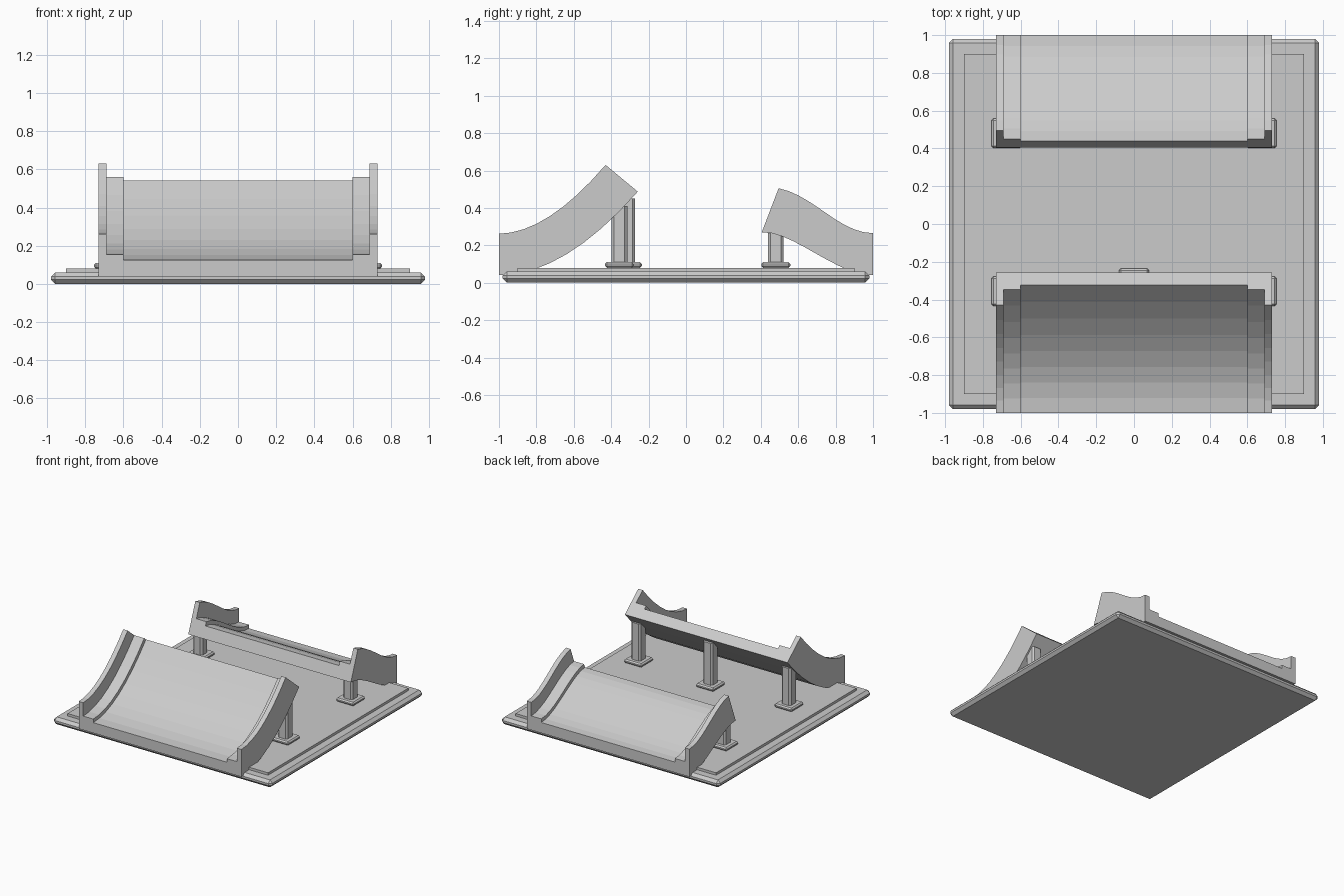
import bpy, bmesh
from mathutils import Vector

if "Cube" in bpy.data.objects:
    bpy.data.objects.remove(bpy.data.objects["Cube"], do_unlink=True)

grey = bpy.data.materials.new("plain grey")
grey.use_nodes = True
colour = (0.6, 0.6, 0.6, 1)
grey.diffuse_color = colour
grey.node_tree.nodes["Principled BSDF"].inputs["Base Color"].default_value = colour


def finish(name, bm):
    bmesh.ops.recalc_face_normals(bm, faces=bm.faces)
    mesh = bpy.data.meshes.new(name)
    bm.to_mesh(mesh)
    bm.free()
    mesh.materials.append(grey)
    obj = bpy.data.objects.new(name, mesh)
    bpy.context.collection.objects.link(obj)
    return obj


def box(name, x, y, z0, z1, sx, sy, bevel=0, upright_only=False):
    bm = bmesh.new()
    bmesh.ops.create_cube(bm, size=1)
    for v in bm.verts:
        v.co = (x + v.co.x * sx, y + v.co.y * sy, (z0 + z1) / 2 + v.co.z * (z1 - z0))
    if bevel:
        edges = [e for e in bm.edges if not upright_only
                 or abs(e.verts[0].co.z - e.verts[1].co.z) > 0.001]
        bmesh.ops.bevel(bm, geom=edges, offset=bevel, segments=1, affect='EDGES')
    return finish(name, bm)


def bezier(points, t):
    """Point on a (y, z) curve of any degree."""
    pts = [Vector(p) for p in points]
    while len(pts) > 1:
        pts = [a.lerp(b, t) for a, b in zip(pts, pts[1:])]
    return pts[0]


# Channel cross-section: (x, depth from top curve to bottom curve)
half = [(0.6, 0.62), (0.6, 0.49), (0.69, 0.49), (0.69, 0), (0.73, 0), (0.73, 1)]
section = half + [(-x, d) for x, d in reversed(half)]


def ramp(name, top, bottom, steps):
    bm = bmesh.new()
    rings = []
    for i in range(steps + 1):
        a, b = bezier(top, i / steps), bezier(bottom, i / steps)
        ring = []
        for x, depth in section:
            p = a.lerp(b, depth)
            ring.append(bm.verts.new((x, p.x, p.y)))
        rings.append(ring)
    n = len(section)
    for r, s in zip(rings, rings[1:]):
        for j in range(n):
            k = (j + 1) % n
            bm.faces.new((r[j], r[k], s[k], s[j]))
    bm.faces.new(rings[0])
    bm.faces.new(rings[-1])
    return finish(name, bm)


def post(name, x, y, top):
    box(name + "_foot", x, y, 0.08, 0.11, 0.16, 0.155, 0.01)
    box(name, x, y, 0.1, top, 0.085, 0.085, 0.014, True)


# Base with raised panel
box("base_plate", 0, 0, 0, 0.06, 1.96, 1.96, 0.022)
box("base_panel", 0, 0, 0.05, 0.08, 1.8, 1.8)

# Curved channels
ramp("front_ramp",
     [(-1, 0.262), (-0.742, 0.265), (-0.43, 0.63)],
     [(-1, 0.04), (-0.65, 0.04), (-0.258, 0.487)], 8)
ramp("back_ramp",
     [(1, 0.265), (0.82, 0.265), (0.68, 0.47), (0.495, 0.505)],
     [(1, 0.04), (0.8, 0.04), (0.58, 0.275), (0.405, 0.27)], 10)

# Supports
for side, sx in (("left", 1), ("right", -1)):
    post("front_" + side + "_post", sx * 0.675, -0.356, 0.41)
    post("back_" + side + "_post", sx * 0.675, 0.48, 0.268)
post("front_centre_post", 0, -0.314, 0.45)
